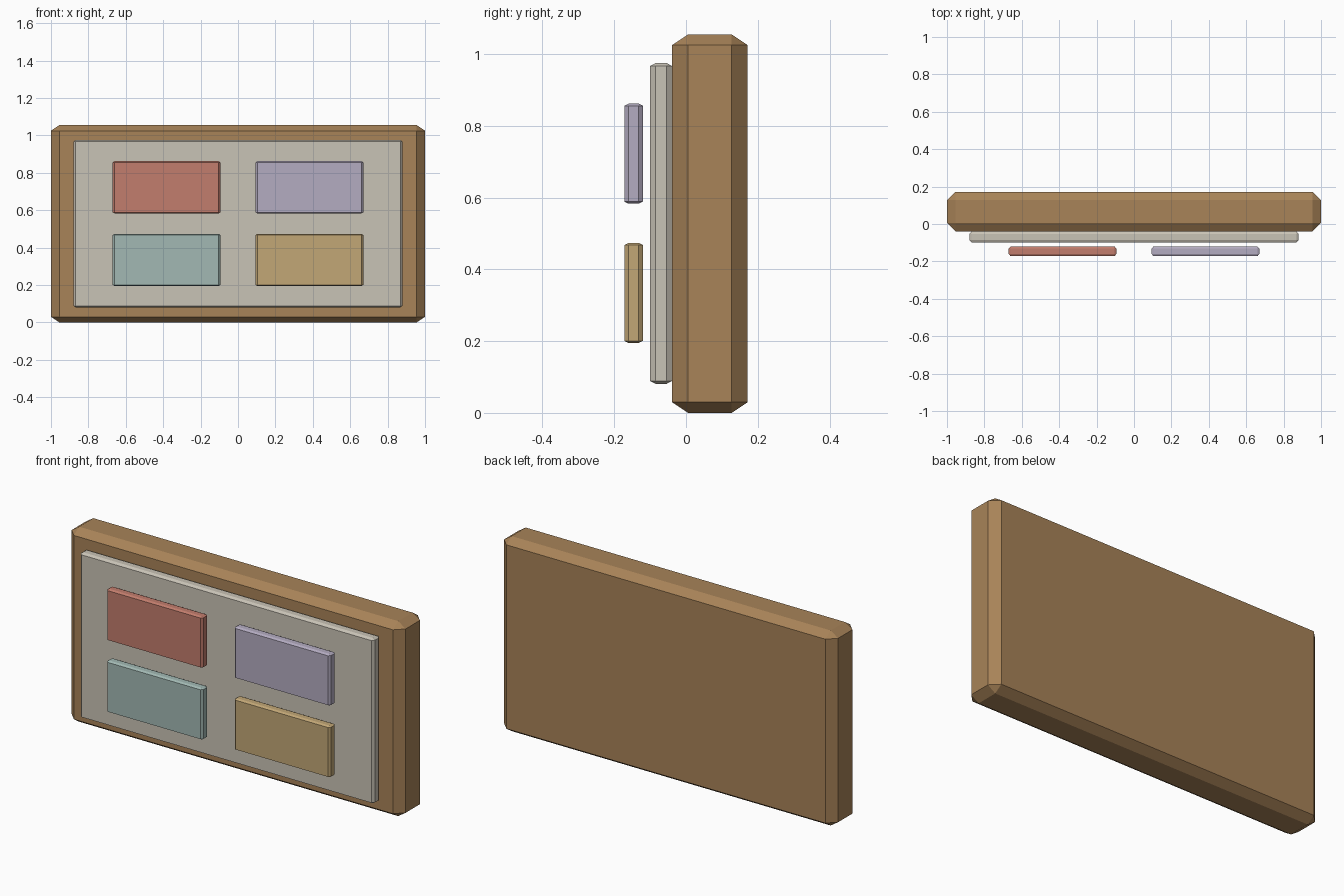
import bpy, bmesh
from itertools import product

if "Cube" in bpy.data.objects:
    bpy.data.objects.remove(bpy.data.objects["Cube"])


def material(name, rgb):
    # sRGB 0-255 to linear
    def lin(c):
        c /= 255
        return c / 12.92 if c <= 0.04045 else ((c + 0.055) / 1.055) ** 2.4
    m = bpy.data.materials.new(name)
    m.diffuse_color = (*[lin(c) for c in rgb], 1)
    m.use_nodes = True
    m.node_tree.nodes["Principled BSDF"].inputs["Base Color"].default_value = m.diffuse_color
    return m


def chamfered_box(name, low, high, chamfer, mat):
    """Box with flat chamfers whose width differs per axis."""
    centre = [(a + b) / 2 for a, b in zip(low, high)]
    half = [(b - a) / 2 for a, b in zip(low, high)]
    bm = bmesh.new()
    for signs in product((-1, 1), repeat=3):
        for outer in range(3):
            bm.verts.new([centre[i] + signs[i] * (half[i] - (0 if i == outer else chamfer[i]))
                          for i in range(3)])
    bmesh.ops.convex_hull(bm, input=bm.verts)
    bmesh.ops.dissolve_limit(bm, angle_limit=0.01, verts=bm.verts, edges=bm.edges)
    bmesh.ops.recalc_face_normals(bm, faces=bm.faces)
    mesh = bpy.data.meshes.new(name)
    bm.to_mesh(mesh)
    bm.free()
    mesh.materials.append(mat)
    obj = bpy.data.objects.new(name, mesh)
    bpy.context.collection.objects.link(obj)
    return obj


# Wooden backing board
chamfered_box("backing_board", (-1, -0.039, 0), (1, 0.172, 1.055),
              (0.045, 0.045, 0.03), material("brown wood", (168, 131, 88)))

# Pale panel on the front
chamfered_box("front_panel", (-0.88, -0.1, 0.081), (0.88, -0.039, 0.975),
              (0.012, 0.015, 0.008), material("pale grey", (201, 195, 182)))

# Four floating tiles
tiles = [("red", -1, 0.583, (194, 125, 109)),
         ("lilac", 1, 0.583, (180, 172, 193)),
         ("teal", -1, 0.195, (162, 185, 180)),
         ("ochre", 1, 0.195, (194, 167, 118))]
for colour, side, z, rgb in tiles:
    x = side * 0.382
    chamfered_box(colour + "_tile", (x - 0.288, -0.172, z), (x + 0.288, -0.12, z + 0.279),
                  (0.01, 0.012, 0.006), material(colour, rgb))
